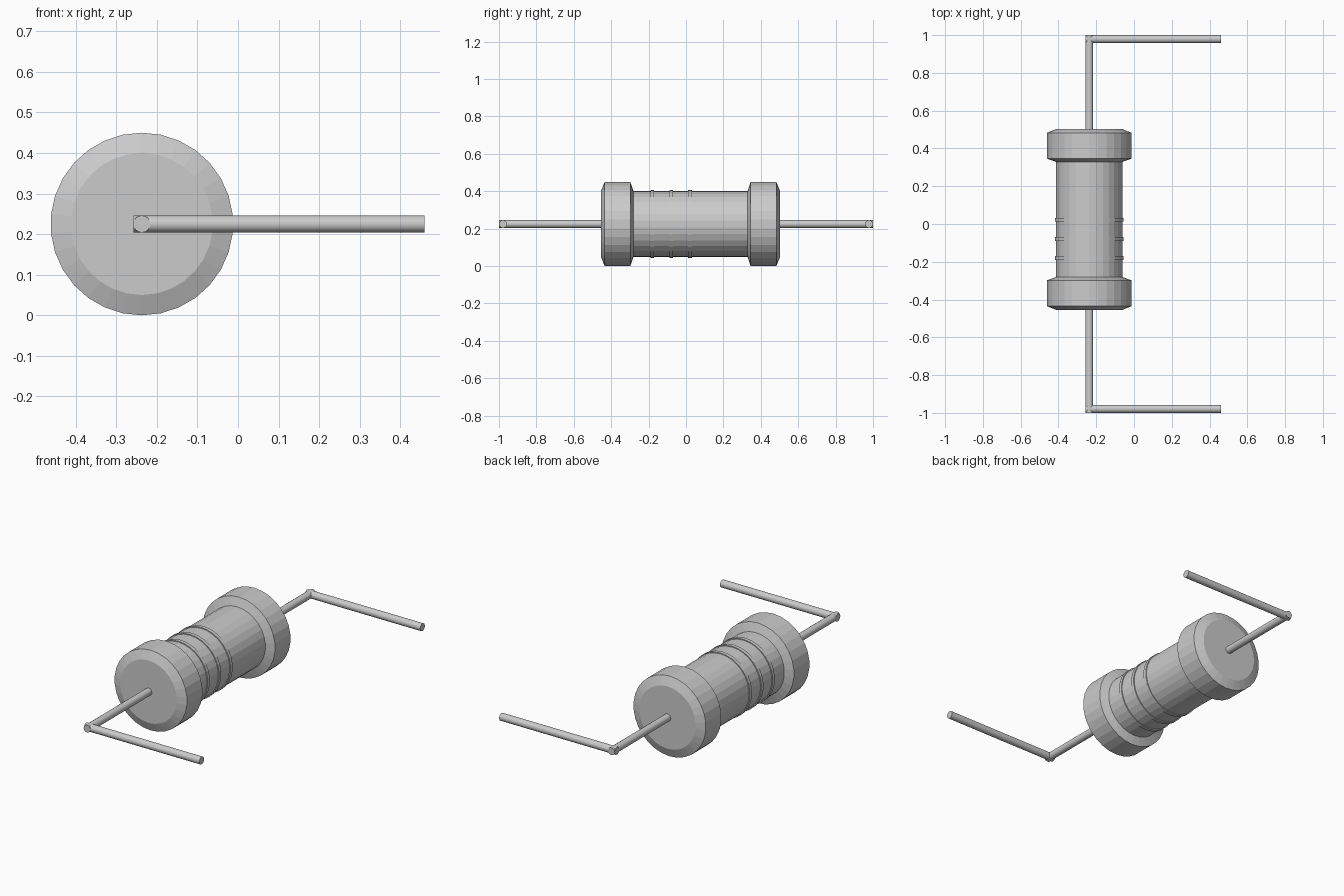
import bpy, bmesh, math
from mathutils import Vector

if "Cube" in bpy.data.objects:
    bpy.data.objects.remove(bpy.data.objects["Cube"])

AX, AZ = -0.237, 0.225   # axis of the body, running along y


def add_object(name, bm, smooth=False):
    bmesh.ops.recalc_face_normals(bm, faces=bm.faces)
    mesh = bpy.data.meshes.new(name)
    bm.to_mesh(mesh)
    bm.free()
    ob = bpy.data.objects.new(name, mesh)
    bpy.context.collection.objects.link(ob)
    if smooth:
        bpy.context.view_layer.objects.active = ob
        ob.select_set(True)
        bpy.ops.object.shade_smooth_by_angle(angle=math.radians(35))
        ob.select_set(False)
    return ob


def lathe(name, profile, sides=30):
    """Turn a (y, radius) profile about the body axis, with closed ends."""
    bm = bmesh.new()
    rings = []
    for y, r in profile:
        ring = []
        for i in range(sides):
            a = math.tau * i / sides
            ring.append(bm.verts.new((AX + r * math.sin(a), y, AZ + r * math.cos(a))))
        rings.append(ring)
    for a, b in zip(rings, rings[1:]):
        for i in range(sides):
            j = (i + 1) % sides
            bm.faces.new((a[i], a[j], b[j], b[i]))
    bm.faces.new(rings[0])
    bm.faces.new(rings[-1])
    return add_object(name, bm)


def rod(name, start, end, r=0.021, sides=16):
    start, end = Vector(start), Vector(end)
    d = end - start
    bm = bmesh.new()
    bmesh.ops.create_cone(bm, cap_ends=True, segments=sides, radius1=r, radius2=r, depth=d.length)
    bmesh.ops.transform(bm, matrix=d.to_track_quat('Z', 'Y').to_matrix().to_4x4(), verts=bm.verts)
    bmesh.ops.translate(bm, vec=(start + end) / 2, verts=bm.verts)
    return add_object(name, bm, smooth=True)


# Body: one turned shape with a chamfered collar at each end
R, B = 0.225, 0.177
lathe("resistor_body", [
    (-0.455, 0.175), (-0.435, R), (-0.298, R), (-0.281, B),
    (0.329, B), (0.346, R), (0.483, R), (0.503, 0.175)])

# Three thin raised bands
for n, y in enumerate((-0.18, -0.079, 0.022)):
    lathe(f"band_{n + 1}", [(y - 0.01, 0.17), (y - 0.01, 0.182), (y + 0.01, 0.182), (y + 0.01, 0.17)])

# Wire leads: out along the axis, then bent sideways
for side, s, y0 in (("front", -1, 0.44), ("back", 1, 0.48)):
    rod(f"{side}_axial_wire", (AX, s * y0, AZ), (AX, s, AZ))
    rod(f"{side}_bent_leg", (AX - 0.02, s * 0.979, AZ), (0.46, s * 0.979, AZ))
